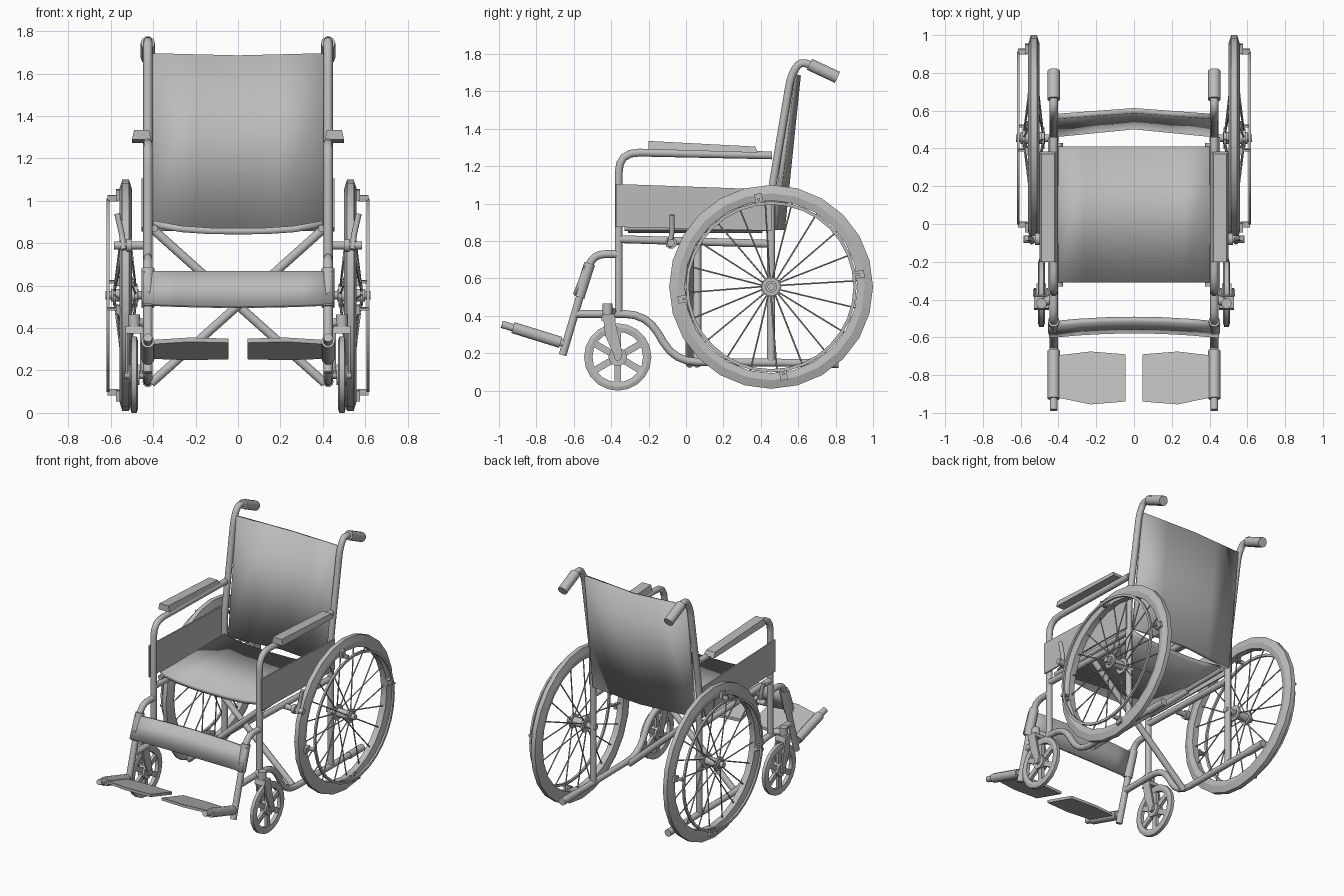
import bpy, bmesh, math
from mathutils import Vector, Matrix

if "Cube" in bpy.data.objects:
    bpy.data.objects.remove(bpy.data.objects["Cube"])

grey = bpy.data.materials.new("frame grey")
grey.diffuse_color = (0.5, 0.5, 0.5, 1)
grey.use_nodes = True
grey.node_tree.nodes["Principled BSDF"].inputs["Base Color"].default_value = grey.diffuse_color


def finish(ob, mirror=True, angle=35):
    """Material, shading and left/right mirroring."""
    ob.data.materials.clear()
    ob.data.materials.append(grey)
    bpy.ops.object.select_all(action='DESELECT')
    ob.select_set(True)
    bpy.context.view_layer.objects.active = ob
    bpy.ops.object.shade_smooth_by_angle(angle=math.radians(angle))
    if mirror:
        ob.modifiers.new("mirror", 'MIRROR').use_mirror_merge = False
    return ob


def from_bm(name, bm, mirror=True, angle=35):
    bmesh.ops.recalc_face_normals(bm, faces=bm.faces)
    me = bpy.data.meshes.new(name)
    bm.to_mesh(me)
    bm.free()
    ob = bpy.data.objects.new(name, me)
    bpy.context.collection.objects.link(ob)
    return finish(ob, mirror, angle)


def tube(name, pts, r=0.022, bend=0.0, mirror=True):
    """Bent pipe through points, corners rounded by length bend."""
    pts = [Vector(p) for p in pts]
    path = [pts[0]]
    for a, b, c in zip(pts, pts[1:], pts[2:]):
        d = min(bend, (a - b).length * 0.49, (c - b).length * 0.49)
        p, q = b + (a - b).normalized() * d, b + (c - b).normalized() * d
        path += [p.lerp(b, t).lerp(b.lerp(q, t), t) for t in (0, .25, .5, .75, 1)] if d else [b]
    path.append(pts[-1])
    cu = bpy.data.curves.new(name, 'CURVE')
    cu.dimensions = '3D'
    cu.bevel_depth, cu.bevel_resolution, cu.use_fill_caps = r, 3, True
    sp = cu.splines.new('POLY')
    sp.points.add(len(path) - 1)
    for p, co in zip(sp.points, path):
        p.co = (*co, 1)
    ob = bpy.data.objects.new(name, cu)
    bpy.context.collection.objects.link(ob)
    bpy.ops.object.select_all(action='DESELECT')
    ob.select_set(True)
    bpy.context.view_layer.objects.active = ob
    bpy.ops.object.convert(target='MESH')
    return finish(bpy.context.object, mirror, 50)


def lathe(name, profile, cy, cz, n):
    """Closed (radius, x) profile spun about an axis along x."""
    bm = bmesh.new()
    rings = []
    for i in range(n):
        a = 2 * math.pi * i / n
        rings.append([bm.verts.new((x, cy + r * math.cos(a), cz + r * math.sin(a))) for r, x in profile])
    m = len(profile)
    for i in range(n):
        p, q = rings[i], rings[(i + 1) % n]
        for j in range(m):
            bm.faces.new((p[j], q[j], q[(j + 1) % m], p[(j + 1) % m]))
    return from_bm(name, bm, True, 25)


def sheet(name, half, steps, edge, thick):
    """Fabric panel: edge(t) gives two (y, z) ends at t = x / half."""
    bm = bmesh.new()
    prev = None
    for i in range(steps + 1):
        t = 2 * i / steps - 1
        row = [bm.verts.new((t * half, y, z)) for y, z in edge(t)]
        if prev:
            bm.faces.new((prev[0], row[0], row[1], prev[1]))
        prev = row
    ob = from_bm(name, bm, False)
    mod = ob.modifiers.new("thickness", 'SOLIDIFY')
    mod.thickness, mod.offset = thick, 0
    return ob


def prism(name, outline, axis_vec):
    """Flat outline extruded along a vector."""
    bm = bmesh.new()
    f = bm.faces.new([bm.verts.new(p) for p in outline])
    new = bmesh.ops.extrude_face_region(bm, geom=[f])["geom"]
    bmesh.ops.translate(bm, vec=axis_vec, verts=[v for v in new if isinstance(v, bmesh.types.BMVert)])
    return from_bm(name, bm)


def yz(x, *pts):
    return [(x, y, z) for y, z in pts]


X = 0.425
# Side frame pipes
tube("back_post", yz(X, (.455, .15), (.455, 1.05), (.56, 1.68), (.61, 1.765), (.80, 1.68)), bend=.07)
tube("push_grip", yz(X, (.66, 1.745), (.81, 1.675)), .034)
tube("arm_frame", yz(X, (-.36, .41), (-.36, 1.275), (.46, 1.258)), bend=.11)
tube("lower_rail", yz(X, (-.60, .41), (-.21, .41), (-.06, .155), (.79, .147)), bend=.12)
tube("tip_lever_cap", yz(X, (.66, .147), (.815, .147)), .026)
tube("middle_rail", yz(X, (-.36, .81), (.455, .785)))
tube("seat_rail", yz(.395, (-.33, .87), (.43, .87)), .018)
# Folding cross braces
for s, y in ((1, .02), (-1, .06)):
    tube("cross_brace", [(-.41 * s, y, .14), (.40 * s, y, .865)], mirror=False)

# Upholstery
sheet("seat", .40, 6, lambda t: [(y, .857 + .035 * abs(t) ** 3) for y in (-.31, .41)], .03)
sheet("backrest", .405, 4, lambda t: [(.515 - .04 * abs(t), .86), (.60 - .03 * abs(t), 1.685 + .01 * abs(t))], .028)
sheet("calf_strap", .45, 6, lambda t: [(-.565 - .025 * t * t, .50 + .012 * t * t), (-.505 - .025 * t * t, .665)], .03)
prism("side_panel", yz(.446, (-.375, .875), (.46, .855), (.46, 1.075), (-.375, 1.105)), (.01, 0, 0))

# Arm pad with sloping top
bm = bmesh.new()
bmesh.ops.create_cube(bm, size=1)
for v in bm.verts:
    up, back = v.co.z > 0, v.co.y > 0
    v.co = (.455 + v.co.x * (.07 if up else .09),
            (.37 if up else .385) if back else -.20,
            (1.305 if back else 1.335) if up else (1.272 if back else 1.29))
from_bm("arm_pad", bm)

# Leg rests and footplates
tube("leg_pipe", yz(X, (-.36, .73), (-.50, .73), (-.66, .19)), bend=.09)
tube("strap_sleeve", yz(X, (-.515, .68), (-.572, .50)), .031)
tube("foot_pipe", yz(X, (-.645, .25), (-.985, .355)), .021)
tube("foot_sleeve", yz(X, (-.67, .258), (-.925, .337)), .032)
plan = [(.045, -.69), (.23, -.675), (.40, -.695), (.40, -.92), (.23, -.955), (.045, -.94)]
prism("footplate", [(x, y, .25 - (y + .68) * .31) for x, y in plan], (0, 0, .02))

# Drive wheels
CY, CZ, W = .455, .555, .53
lathe("tire", [(.462, W - .022), (.50, W - .03), (.545, W - .016), (.545, W + .016),
               (.50, W + .03), (.462, W + .022)], CY, CZ, 24)
lathe("hand_rim", [(.44, .606), (.457, .606), (.457, .62), (.44, .62)], CY, CZ, 32)
for name, x0, x1, r in (("axle", .40, .625, .02), ("hub_barrel", .47, .60, .032),
                        ("hub_inner_flange", .475, .49, .055), ("hub_outer_flange", .575, .59, .05)):
    tube(name, [(x0, CY, CZ), (x1, CY, CZ)], r)
bm = bmesh.new()
for i in range(20):
    a = math.radians(18 * i + 4)
    b = a + math.radians(6 if i % 4 < 2 else -6)
    p = Vector((.482 if i % 2 else .582, CY + .04 * math.cos(b), CZ + .04 * math.sin(b)))
    q = Vector((W, CY + .468 * math.cos(a), CZ + .468 * math.sin(a)))
    d = q - p
    m = Matrix.Translation((p + q) / 2) @ d.to_track_quat('Z', 'Y').to_matrix().to_4x4()
    bmesh.ops.create_cone(bm, cap_ends=True, segments=5, radius1=.0045, radius2=.0045, depth=d.length, matrix=m)
from_bm("wheel_spokes", bm)
bm = bmesh.new()
for deg in (8, 98, 188, 278):
    # bracket: tab on the wheel plus arm out to the hand rim
    rot = Matrix.Translation((0, CY, CZ)) @ Matrix.Rotation(math.radians(deg), 4, 'X')
    for cx, r, size in ((.566, .478, (.02, .05, .04)), (.59, .462, (.05, .03, .012))):
        bmesh.ops.create_cube(bm, size=1, matrix=rot @ Matrix.Translation((cx, r, 0)) @ Matrix.Diagonal((*size, 1)))
from_bm("hand_rim_brackets", bm)

# Front casters
FY, FZ, FX = -.365, .18, .49
lathe("caster_tire", [(.135, FX - .013), (.16, FX - .018), (.18, FX - .012), (.18, FX + .012),
                      (.16, FX + .018), (.135, FX + .013)], FY, FZ, 20)
tube("caster_hub", [(FX - .025, FY, FZ), (FX + .025, FY, FZ)], .05)
tube("caster_axle", [(FX - .045, FY, FZ), (FX + .045, FY, FZ)], .02)
bm = bmesh.new()
for i in range(6):
    rot = Matrix.Translation((FX, FY, FZ)) @ Matrix.Rotation(math.radians(60 * i + 30), 4, 'X')
    bmesh.ops.create_cube(bm, size=1, matrix=rot @ Matrix.Translation((0, .09, 0)) @ Matrix.Diagonal((.022, .11, .036, 1)))
from_bm("caster_spokes", bm)
for x in (FX - .034, FX + .034):
    prism("fork_leg", yz(x - .006, (-.445, .40), (-.385, .40), (-.34, .20), (-.35, .165), (-.375, .165), (-.43, .29)),
          (.012, 0, 0))
prism("fork_crown", yz(FX - .04, (-.455, .375), (-.375, .375), (-.385, .41), (-.445, .41)), (.08, 0, 0))
tube("caster_stem", [(FX, -.42, .39), (FX, -.42, .465)], .028)
tube("caster_bracket", [(X, -.39, .42), (FX, -.42, .43)], .022)

# Parking brake
tube("brake_bar", [(X, -.08, .79), (.585, -.08, .79)], .02)
tube("brake_collar", [(.50, -.08, .79), (.525, -.08, .79)], .032)
tube("brake_lever", [(.54, -.095, .77), (.545, -.075, .83), (.57, -.075, .94)], .014, .03)
